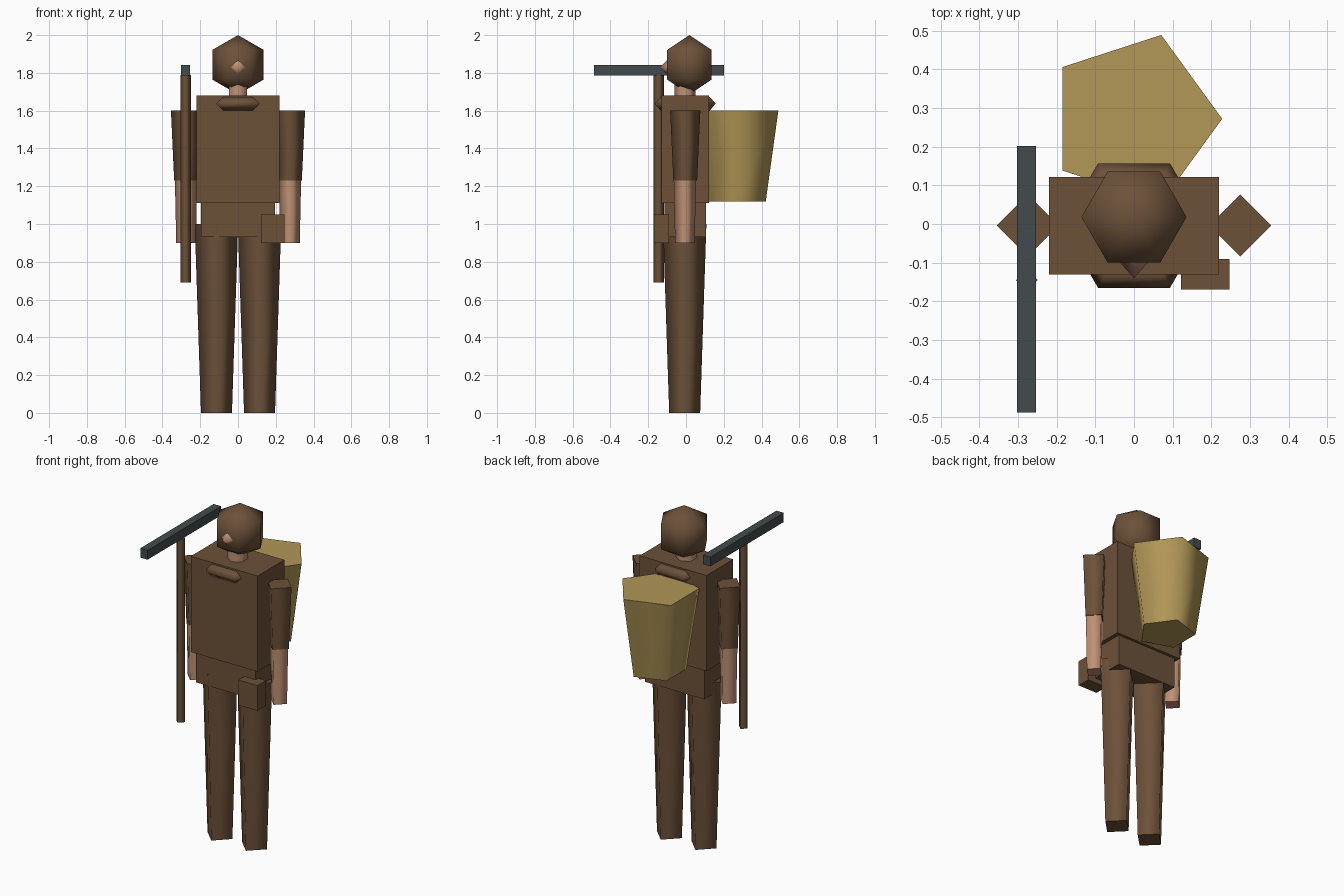
import bpy
import bmesh
from math import sin, cos, pi

default = bpy.data.objects.get("Cube")
if default:
    bpy.data.objects.remove(default, do_unlink=True)


def material(name, rgb):
    """Flat colour given as 0-255 display values, stored linear."""
    lin = [((c / 255 + 0.055) / 1.055) ** 2.4 for c in rgb] + [1.0]
    mat = bpy.data.materials.new(name)
    mat.use_nodes = True
    mat.diffuse_color = lin
    mat.node_tree.nodes["Principled BSDF"].inputs["Base Color"].default_value = lin
    return mat


BROWN = material("brown cloth", (108, 81, 57))
SKIN = material("skin", (192, 145, 117))
STRAW = material("straw", (178, 151, 87))
STEEL = material("dark steel", (67, 75, 76))


def add_object(name, bm, mat, location=(0, 0, 0), rotation=(0, 0, 0)):
    bmesh.ops.recalc_face_normals(bm, faces=bm.faces)
    mesh = bpy.data.meshes.new(name)
    bm.to_mesh(mesh)
    bm.free()
    mesh.materials.append(mat)
    obj = bpy.data.objects.new(name, mesh)
    obj.location = location
    obj.rotation_euler = rotation
    bpy.context.collection.objects.link(obj)
    return obj


def box(name, mat, x, y, z):
    """Box from (min, max) pairs."""
    bm = bmesh.new()
    bmesh.ops.create_cube(bm, size=1)
    for v in bm.verts:
        v.co = [lo + (c + 0.5) * (hi - lo) for c, (lo, hi) in zip(v.co, (x, y, z))]
    return add_object(name, bm, mat)


def lathe(name, mat, sides, profile, location, rotation=(0, 0, 0), turn=0.0, closed=False):
    """Smooth-sided solid from (radius, height) points, with flat end caps."""
    bm = bmesh.new()
    angles = [turn + 2 * pi * i / sides for i in range(sides)]
    rings = [[bm.verts.new((r * cos(a), r * sin(a), h)) for a in angles] for r, h in profile]
    pairs = list(zip(rings, rings[1:]))
    if closed:
        pairs.append((rings[-1], rings[0]))
    for low, high in pairs:
        for i in range(sides):
            j = (i + 1) % sides
            bm.faces.new((low[i], low[j], high[j], high[i])).smooth = True
    if not closed:
        for ring, (r, h) in ((rings[0], profile[0]), (rings[-1], profile[-1])):
            if r > 0:
                bm.faces.new(ring)
    bmesh.ops.remove_doubles(bm, verts=bm.verts, dist=0.0001)
    return add_object(name, bm, mat, location, rotation)


# Head: six-sided sphere with pole points
R = 0.157
head_profile = [(R * cos(t), R * sin(t)) for t in (-pi / 2, -pi / 6, pi / 6, pi / 2)]
head_profile[0], head_profile[-1] = (0, -R), (0, R)
lathe("head", BROWN, 6, head_profile, (0, 0.018, 1.843))
lathe("nose", SKIN, 4, [(0.036, 0), (0, 0.04)], (0, -0.1, 1.83), (pi / 2, 0, 0))
lathe("neck", SKIN, 6, [(0.056, 0), (0.056, 0.13)], (0, -0.005, 1.62), turn=pi / 6)

# Body
box("torso", BROWN, (-0.22, 0.22), (-0.13, 0.122), (1.11, 1.68))
box("hips", BROWN, (-0.196, 0.196), (-0.115, 0.106), (0.93, 1.11))
box("belt_pouch", BROWN, (0.122, 0.247), (-0.17, -0.09), (0.90, 1.05))
tube = [(0.15 + 0.036 * cos(k * pi / 2), 0.036 * sin(k * pi / 2)) for k in range(4)]
lathe("collar", BROWN, 6, tube, (0, -0.004, 1.637), closed=True)

# Limbs: four-sided tapers standing on their corners
for side, s in (("left", 1), ("right", -1)):
    lathe(side + "_leg", BROWN, 4, [(0.082, 0), (0.115, 1.0)], (s * 0.114, -0.007, 0))
    lathe(side + "_sleeve", BROWN, 4, [(0.063, 1.23), (0.08, 1.60)], (s * 0.275, -0.004, 0))
    lathe(side + "_forearm", SKIN, 4, [(0.052, 0.90), (0.059, 1.23)], (s * 0.275, -0.006, 0))

# Back basket
lathe("basket", STRAW, 5, [(0.158, 1.12), (0.228, 1.60)], (0, 0.272, 0))

# Pick tool
lathe("pick_handle", BROWN, 4, [(0.028, 0.69), (0.028, 1.79)], (-0.277, -0.145, 0))
box("pick_head", STEEL, (-0.302, -0.254), (-0.488, 0.202), (1.787, 1.842))
